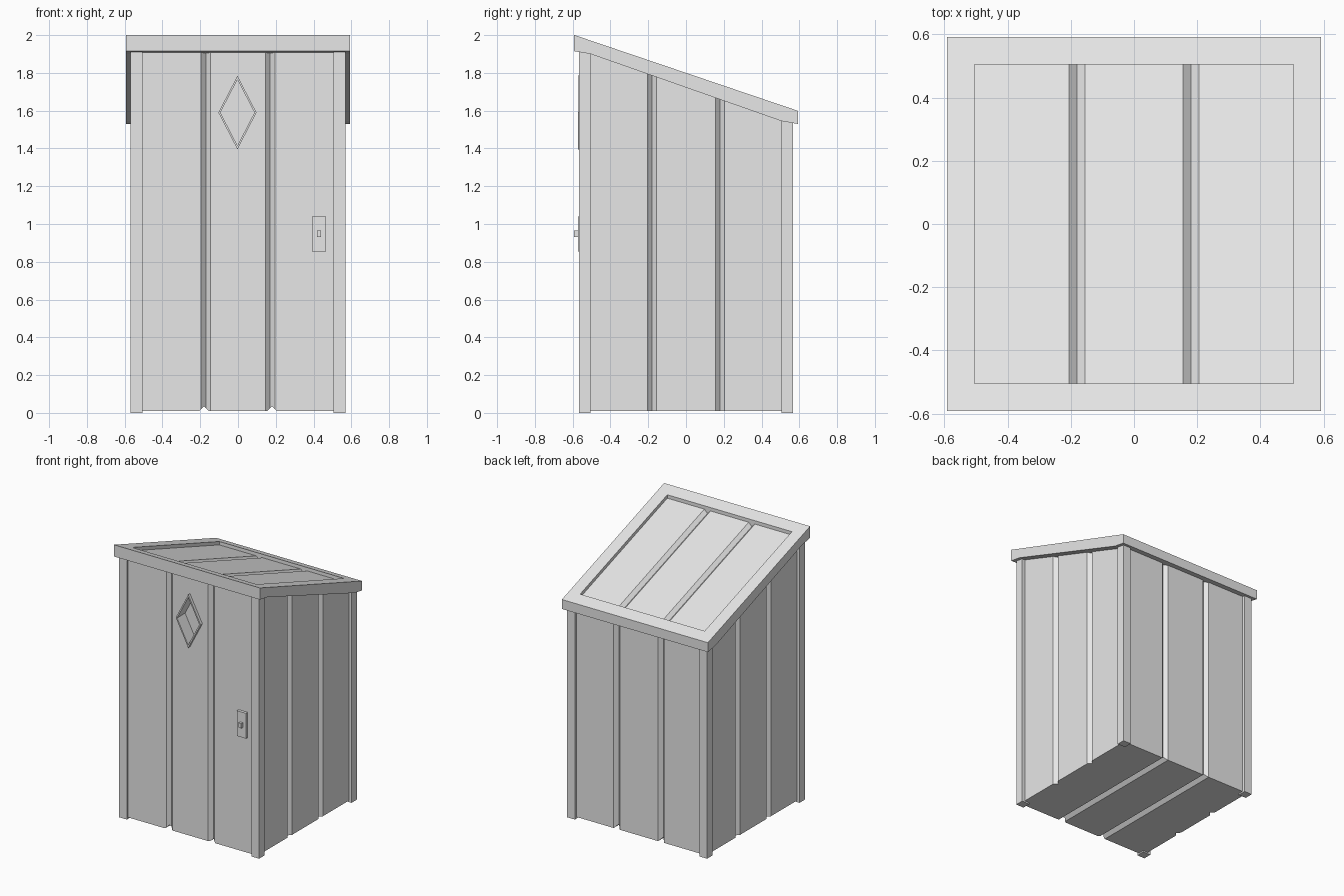
import bpy, bmesh
from mathutils import Vector

cube = bpy.data.objects.get("Cube")
if cube:
    bpy.data.objects.remove(cube, do_unlink=True)

grey = bpy.data.materials.new("light_grey")
grey.use_nodes = True
grey.diffuse_color = (0.8, 0.8, 0.8, 1)
grey.node_tree.nodes["Principled BSDF"].inputs["Base Color"].default_value = (0.8, 0.8, 0.8, 1)

SLOPE = 0.339          # roof drop per unit of depth
GROOVE = 0.025         # half width and depth of plank joints
AXES = {"x": lambda a, b, t: (t, a, b),
        "y": lambda a, b, t: (a, t, b),
        "z": lambda a, b, t: (a, b, t)}


def prism(name, profile, axis, start, end):
    """Extrude a 2D outline along an axis."""
    bm = bmesh.new()
    place = AXES[axis]
    base = bm.faces.new([bm.verts.new(place(a, b, start)) for a, b in profile])
    ext = bmesh.ops.extrude_face_region(bm, geom=[base])["geom"]
    move = Vector(place(0, 0, end - start))
    bmesh.ops.translate(bm, vec=move, verts=[g for g in ext if isinstance(g, bmesh.types.BMVert)])
    bmesh.ops.recalc_face_normals(bm, faces=bm.faces)
    mesh = bpy.data.meshes.new(name)
    bm.to_mesh(mesh)
    bm.free()
    mesh.materials.append(grey)
    obj = bpy.data.objects.new(name, mesh)
    bpy.context.collection.objects.link(obj)
    return obj


def rect(a0, a1, b0, b1):
    return [(a0, b0), (a1, b0), (a1, b1), (a0, b1)]


def diamond(a, b, ra, rb):
    return [(a - ra, b), (a, b - rb), (a + ra, b), (a, b + rb)]


def slope_top(obj, height):
    """Tilt the upper end of a part to follow the roof."""
    for v in obj.data.vertices:
        if v.co.z > 1:
            v.co.z = height - SLOPE * v.co.y


def cut(obj, cutters):
    """Subtract the cutters from a part and bake the result."""
    for c in cutters:
        c.hide_render = True
        mod = obj.modifiers.new("cut", 'BOOLEAN')
        mod.operation, mod.solver, mod.object = 'DIFFERENCE', 'EXACT', c
    bpy.context.view_layer.update()
    graph = bpy.context.evaluated_depsgraph_get()
    mesh = bpy.data.meshes.new_from_object(obj.evaluated_get(graph))
    obj.modifiers.clear()
    obj.data = mesh


# Plank walls and floor, jointed by V grooves
front, side = -0.552, 0.545
walls = prism("plank_walls", rect(-side, side, front, side), "z", 0.01, 2)
slope_top(walls, 1.735)
cutters = []
for s in (-1, 1):
    for wall in (-side, side):
        cutters.append(prism("side_groove", diamond(wall, s * 0.18, GROOVE, GROOVE), "z", -1, 3))
    cutters.append(prism("front_groove", diamond(s * 0.17, front, GROOVE, GROOVE), "z", -1, 3))
    cutters.append(prism("back_groove", diamond(s * 0.18, side, GROOVE, GROOVE), "z", -1, 3))
    cutters.append(prism("floor_groove", diamond(s * 0.18, 0.01, GROOVE, GROOVE), "y", -1, 1))

# Diamond window with a thin rim
opening = prism("window_opening", diamond(-0.003, 1.59, 0.09, 0.174), "y", -1, -0.48)
rim = prism("window_rim", diamond(-0.003, 1.59, 0.101, 0.195), "y", -0.573, -0.53)
cut(walls, cutters + [opening])
cut(rim, [opening])
for c in cutters + [opening]:
    bpy.data.objects.remove(c, do_unlink=True)

# Corner posts
for sx, lr in ((-1, "right"), (1, "left")):
    for sy, fb in ((-1, "front"), (1, "back")):
        x, y = sorted((sx * 0.505, sx * 0.568)), sorted((sy * 0.505, sy * 0.567))
        slope_top(prism(f"{fb}_{lr}_post", rect(*x, *y), "z", 0, 2), 1.735)

# Roof frame: front and back beams plus two side rails
E, I = 0.592, 0.505
top = lambda y: 1.8 - SLOPE * y
prism("roof_front_beam", [(-E, top(-E)), (-I, top(-I)), (-I, 1.9), (-E, 1.915)], "x", -E, E)
prism("roof_back_beam", [(E, top(E)), (I, top(I)), (I, 1.545), (E, 1.53)], "x", -E, E)
for s, lr in ((-1, "right"), (1, "left")):
    prism(f"roof_{lr}_rail", [(-I, top(-I)), (I, top(I)), (I, 1.545), (-I, 1.9)],
          "x", s * I, s * E)

# Recessed roof planks with V joints, sheared to the slope
high, low = 1.775, 1.735
outline = [(-I, low), (I, low), (I, high)]
for x in (0.18, -0.18):
    outline += [(x + GROOVE, high), (x, high - GROOVE), (x - GROOVE, high)]
outline.append((-I, high))
roof = prism("roof_planks", outline, "y", -I, I)
for v in roof.data.vertices:
    v.co.z -= SLOPE * v.co.y

# Door latch
prism("latch_plate", rect(0.392, 0.465, 0.855, 1.04), "y", -0.573, -0.545)
prism("latch_knob", rect(0.417, 0.44, 0.93, 0.965), "y", -0.592, -0.57)
